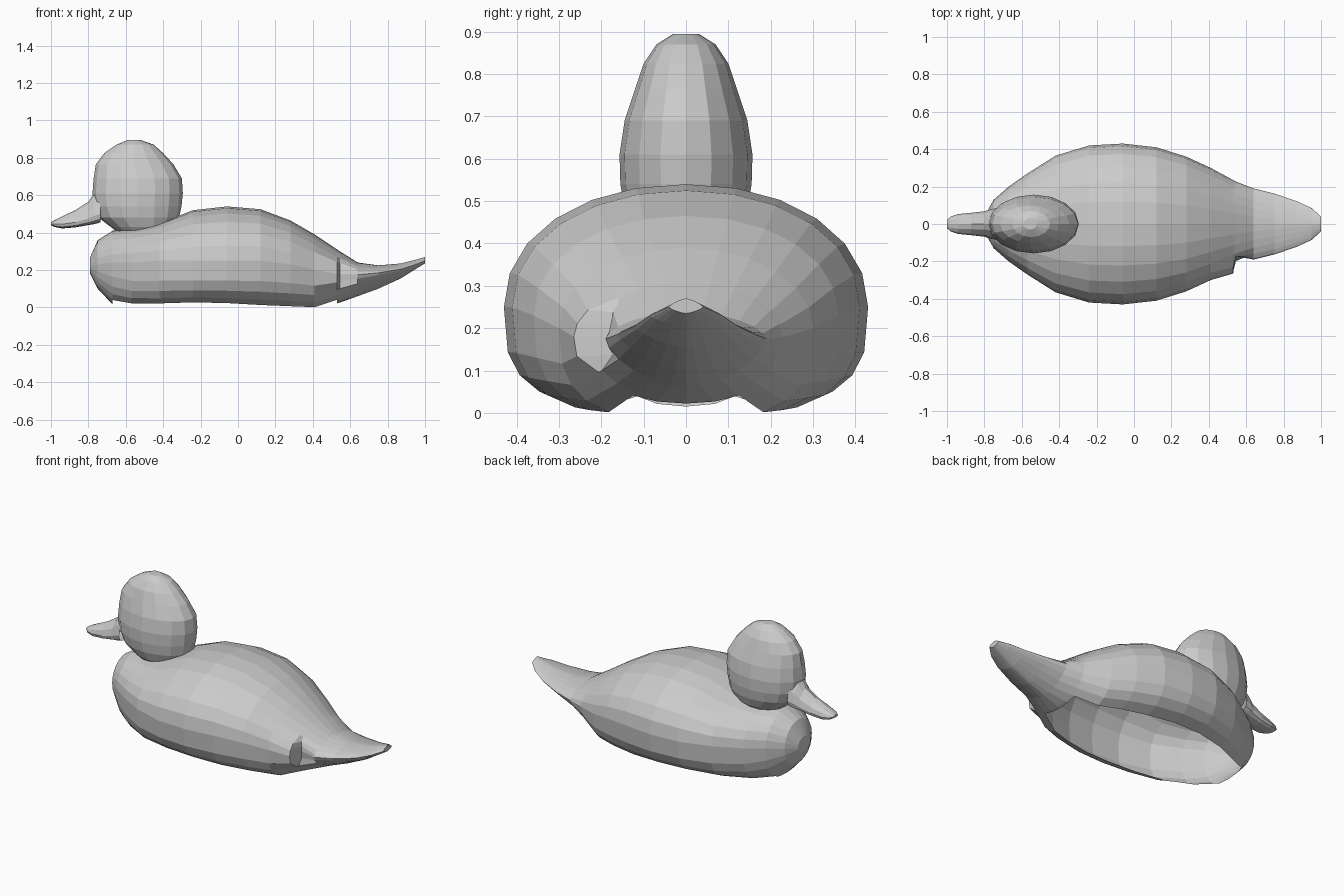
import bpy, bmesh, math

paint = bpy.data.materials.new("pale grey")
paint.diffuse_color = (0.6, 0.6, 0.6, 1)


def loft(name, rings, cap_start=True, cap_end=True, skip=lambda row, i: False):
    """Skin a list of equal-length point rings, leaving out skipped faces."""
    bm = bmesh.new()
    loops = [[bm.verts.new(p) for p in ring] for ring in rings]
    n = len(loops[0])
    for row, (a, b) in enumerate(zip(loops, loops[1:])):
        for i in range(n):
            j = (i + 1) % n
            if not skip(row, i):
                bm.faces.new((a[i], a[j], b[j], b[i]))
    if cap_start:
        bm.faces.new(loops[0])
    if cap_end:
        bm.faces.new(loops[-1])
    loose = [v for v in bm.verts if not v.link_faces]
    bmesh.ops.delete(bm, geom=loose, context="VERTS")
    bmesh.ops.recalc_face_normals(bm, faces=bm.faces)
    mesh = bpy.data.meshes.new(name)
    bm.to_mesh(mesh)
    bm.free()
    ob = bpy.data.objects.new(name, mesh)
    bpy.context.collection.objects.link(ob)
    mesh.materials.append(paint)
    return ob


def power(v, e):
    return math.copysign(abs(v) ** e, v) if abs(v) > 1e-6 else 0.0


def section(x, half, top, mid, low, n_up, n_low, count=24):
    """Cross-section across x with separate roundness above and below its widest level."""
    ring = []
    for i in range(count):
        a = 2 * math.pi * i / count
        c, s = math.cos(a), math.sin(a)
        e = 2 / (n_up if s >= 0 else n_low)
        height = top - mid if s >= 0 else mid - low
        ring.append((x, half * power(c, e), mid + height * power(s, e)))
    return ring


# Body and tail: x, half width, top, widest level, bottom, roundness above and below
body_rows = [
    (-0.79, 0.06, 0.27, 0.22, 0.18, 2.0, 2.0),
    (-0.75, 0.13, 0.36, 0.23, 0.10, 2.0, 2.2),
    (-0.67, 0.20, 0.41, 0.24, 0.015, 2.0, 2.5),
    (-0.57, 0.27, 0.42, 0.24, 0.0, 2.1, 3.0),
    (-0.42, 0.365, 0.45, 0.25, 0.0, 2.1, 3.2),
    (-0.24, 0.42, 0.52, 0.25, 0.006, 2.1, 3.2),
    (-0.06, 0.43, 0.54, 0.25, 0.002, 2.1, 3.2),
    (0.12, 0.41, 0.525, 0.25, -0.01, 2.1, 3.1),
    (0.28, 0.36, 0.465, 0.23, -0.016, 2.1, 3.0),
    (0.41, 0.30, 0.39, 0.20, -0.02, 2.0, 2.8),
    (0.53, 0.235, 0.31, 0.18, 0.022, 1.9, 2.2),
    (0.545, 0.227, 0.30, 0.18, 0.026, 1.9, 2.1),
    (0.64, 0.19, 0.24, 0.175, 0.06, 1.7, 1.6),
    (0.75, 0.163, 0.225, 0.185, 0.10, 1.5, 1.4),
    (0.87, 0.122, 0.235, 0.205, 0.155, 1.4, 1.4),
    (0.95, 0.085, 0.255, 0.23, 0.205, 1.4, 1.4),
    (1.0, 0.04, 0.27, 0.25, 0.235, 1.4, 1.4),
]
body_rings = [section(*r) for r in body_rows]


# Wing tip on one side: flares out, then steps in right behind
def wing_tip(p):
    x, y, z = p
    if y < -0.17 and 0.13 < z < 0.28:
        if x == 0.53:
            y -= 0.03
        elif x == 0.545:
            y = -0.172
    return (x, y, z)


body_rings = [[wing_tip(p) for p in ring] for ring in body_rings]
# The hollow shell is open underneath
loft("body", body_rings, skip=lambda row, i: 2 <= row < 10 and 16 <= i < 20)

# Head: z, front x, back x, half width
head_rows = [
    (0.41, -0.655, -0.36, 0.11),
    (0.43, -0.68, -0.35, 0.125),
    (0.48, -0.745, -0.315, 0.145),
    (0.54, -0.77, -0.302, 0.155),
    (0.61, -0.778, -0.295, 0.157),
    (0.69, -0.772, -0.30, 0.145),
    (0.765, -0.76, -0.345, 0.12),
    (0.825, -0.715, -0.40, 0.10),
    (0.87, -0.65, -0.45, 0.07),
    (0.895, -0.59, -0.52, 0.03),
]
rings = []
for z, x0, x1, half in head_rows:
    rings.append([((x0 + x1) / 2 + (x1 - x0) / 2 * math.cos(math.tau * i / 16),
                   half * math.sin(math.tau * i / 16), z) for i in range(16)])
loft("head", rings, cap_start=False)

# Bill: flat underneath, arched on top
bill_rows = [
    (-0.735, 0.085, 0.64, 0.50, 0.455, 1.8, 3),
    (-0.77, 0.078, 0.61, 0.49, 0.445, 1.7, 3),
    (-0.80, 0.068, 0.565, 0.475, 0.44, 1.7, 3),
    (-0.87, 0.06, 0.52, 0.455, 0.428, 1.8, 3),
    (-0.94, 0.053, 0.487, 0.445, 0.422, 1.9, 3),
    (-0.98, 0.04, 0.467, 0.445, 0.43, 2, 3),
    (-1.0, 0.022, 0.455, 0.447, 0.44, 2, 3),
]
loft("bill", [section(*r, count=12) for r in bill_rows], cap_start=False)
